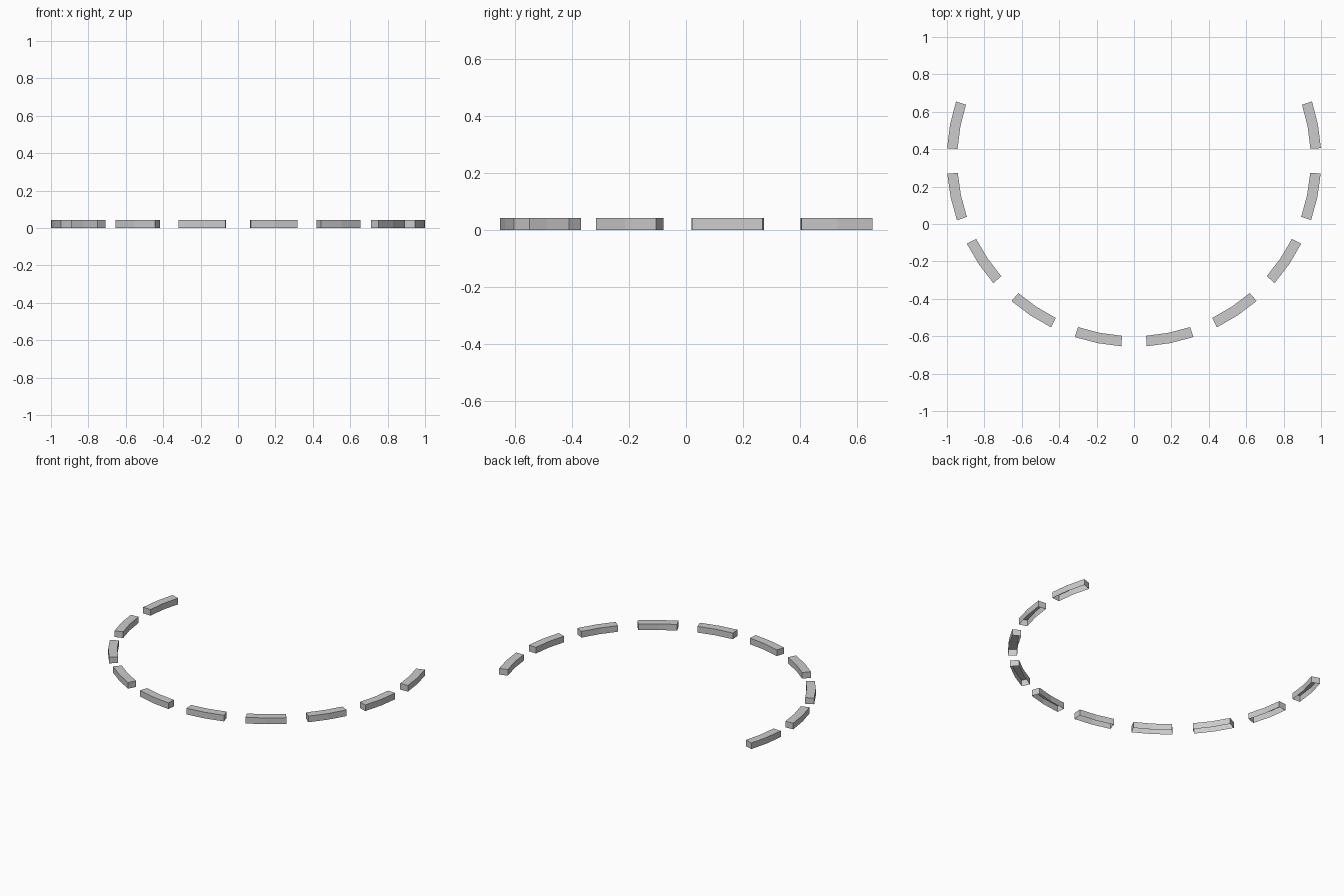
import bpy, bmesh
from math import radians, cos, sin

if "Cube" in bpy.data.objects:
    bpy.data.objects.remove(bpy.data.objects["Cube"])

CY, R_OUT, R_IN, H = 0.345, 1.001, 0.945, 0.042
COUNT, START, STEP, LENGTH = 10, 18.07, 22.39, 14.6


def arc_block(name, a0, a1, facets=2):
    """Curved block with an open underside: top, inner, outer and end walls."""
    bm = bmesh.new()
    rings = []
    for i in range(facets + 1):
        a = radians(a0 + (a1 - a0) * i / facets)
        # section: inner bottom, inner top, outer top, outer bottom
        section = [(R_IN, 0), (R_IN, H), (R_OUT, H), (R_OUT, 0)]
        rings.append([bm.verts.new((r * cos(a), CY + r * sin(a), z)) for r, z in section])
    for p, q in zip(rings, rings[1:]):
        for k in range(3):
            bm.faces.new((p[k], p[k + 1], q[k + 1], q[k]))
    # end walls
    bm.faces.new(rings[0][::-1])
    bm.faces.new(rings[-1])
    bmesh.ops.recalc_face_normals(bm, faces=bm.faces[:])
    # make sure the top points up
    if any(abs(f.normal.z) > 0.9 and f.normal.z < 0 for f in bm.faces):
        bmesh.ops.reverse_faces(bm, faces=bm.faces[:])
    mesh = bpy.data.meshes.new(name)
    bm.to_mesh(mesh)
    bm.free()
    obj = bpy.data.objects.new(name, mesh)
    bpy.context.collection.objects.link(obj)
    return obj


# ten blocks spaced along the horseshoe arc, open towards the back
for n in range(COUNT):
    a = START - n * STEP
    arc_block(f"arc_segment_{n + 1}", a, a - LENGTH)
